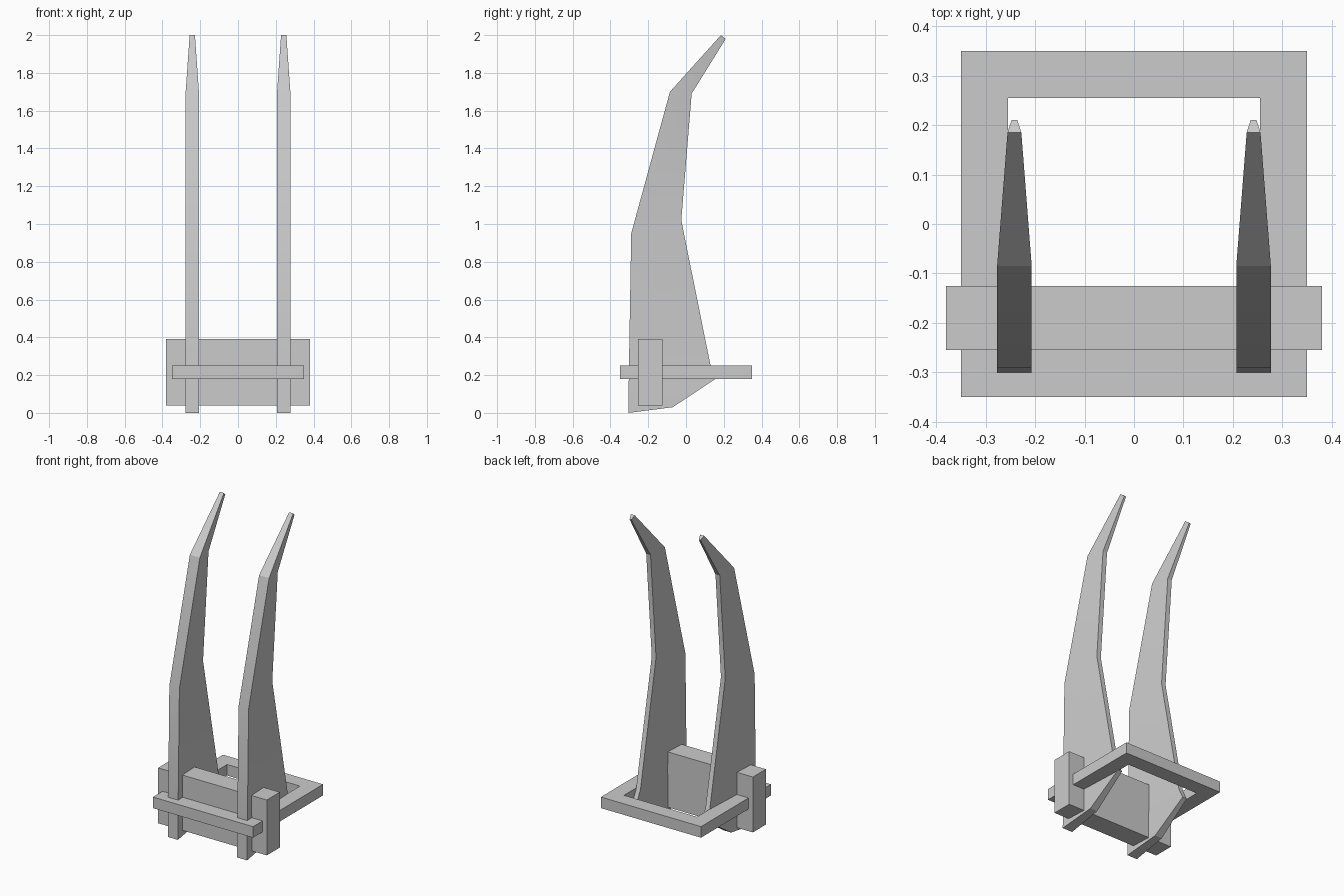
import bpy, bmesh

if "Cube" in bpy.data.objects:
    bpy.data.objects.remove(bpy.data.objects["Cube"])


def finish(name, bm):
    bmesh.ops.recalc_face_normals(bm, faces=bm.faces[:])
    mesh = bpy.data.meshes.new(name)
    bm.to_mesh(mesh)
    bm.free()
    obj = bpy.data.objects.new(name, mesh)
    bpy.context.collection.objects.link(obj)
    return obj


def box(name, lo, hi):
    bm = bmesh.new()
    bmesh.ops.create_cube(bm, size=1)
    for v in bm.verts:
        v.co = [(a + b) / 2 + c * (b - a) for a, b, c in zip(lo, hi, v.co)]
    return finish(name, bm)


# Blade sections: front y, z, half width; back y, z, half width
SECTIONS = [
    (-0.305, 0.00, 0.035, -0.07, 0.03, 0.025),
    (-0.303, 0.18, 0.035, 0.163, 0.185, 0.015),
    (-0.302, 0.25, 0.035, 0.13, 0.25, 0.015),
    (-0.29, 0.95, 0.035, -0.025, 1.02, 0.015),
    (-0.085, 1.70, 0.035, 0.03, 1.69, 0.015),
    (0.185, 2.00, 0.014, 0.21, 1.98, 0.006),
]


def blade(name, cx):
    bm = bmesh.new()
    rings = []
    for fy, fz, fw, by, bz, bw in SECTIONS:
        rings.append([bm.verts.new(p) for p in (
            (cx - fw, fy, fz), (cx + fw, fy, fz),
            (cx + bw, by, bz), (cx - bw, by, bz))])
    for a, b in zip(rings, rings[1:]):
        for i in range(4):
            j = (i + 1) % 4
            bm.faces.new((a[i], a[j], b[j], b[i]))
    bm.faces.new(rings[0])
    bm.faces.new(rings[-1])
    obj = finish(name, bm)
    bpy.context.view_layer.objects.active = obj
    obj.select_set(True)
    bpy.ops.object.shade_smooth_by_angle(angle=0.3)
    obj.select_set(False)


# Two tall curved blades
blade("left_blade", -0.242)
blade("right_blade", 0.242)

# Cross block through both blades
box("cross_block", (-0.38, -0.255, 0.04), (0.38, -0.125, 0.39))

# Square ring frame, open in the middle
bm = bmesh.new()
loops = [[bm.verts.new((sx * r, sy * r, z))
          for sx, sy in ((-1, -1), (1, -1), (1, 1), (-1, 1))]
         for r, z in ((0.35, 0.18), (0.35, 0.25), (0.255, 0.25), (0.255, 0.18))]
for k in range(4):
    a, b = loops[k], loops[(k + 1) % 4]
    for i in range(4):
        j = (i + 1) % 4
        bm.faces.new((a[i], a[j], b[j], b[i]))
finish("ring_frame", bm)
